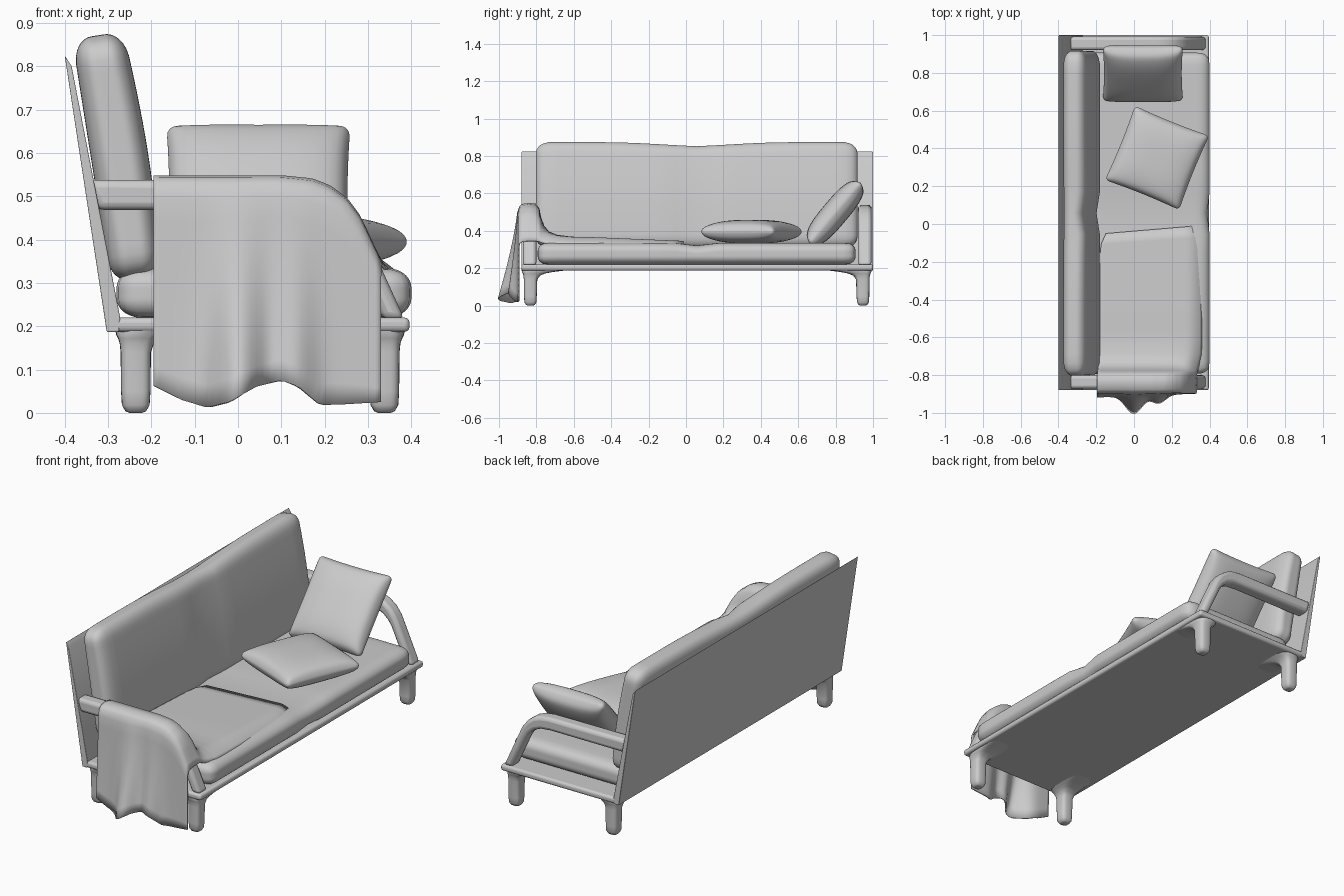
import bpy, bmesh
from math import sin, cos, pi, exp, radians
from mathutils import Vector, Matrix

if "Cube" in bpy.data.objects:
    bpy.data.objects.remove(bpy.data.objects["Cube"])

Y0, Y1 = -0.88, 1.0          # ends of the wooden frame
MID = 0.057                  # middle of the seat


def finish(name, bm, angle=40):
    bmesh.ops.recalc_face_normals(bm, faces=bm.faces[:])
    me = bpy.data.meshes.new(name)
    bm.to_mesh(me)
    bm.free()
    for p in me.polygons:
        p.use_smooth = True
    me.set_sharp_from_angle(angle=radians(angle))
    ob = bpy.data.objects.new(name, me)
    bpy.context.collection.objects.link(ob)
    return ob


def prism(name, pts, y0, y1, bevel):
    """Extrude an x-z outline along y and round its edges."""
    bm = bmesh.new()
    f = bm.faces.new([bm.verts.new((x, y0, z)) for x, z in pts])
    r = bmesh.ops.extrude_face_region(bm, geom=[f])
    for v in r['geom']:
        if isinstance(v, bmesh.types.BMVert):
            v.co.y = y1
    ob = finish(name, bm)
    m = ob.modifiers.new('round', 'BEVEL')
    m.width, m.segments, m.limit_method = bevel, 3, 'ANGLE'
    m.angle_limit = radians(40)
    return ob


def soft_box(name, half, rad, matrix, deform=None):
    """Rounded cushion: dense box with elliptical edges, then a deform."""
    bm = bmesh.new()
    bmesh.ops.create_cube(bm, size=2)
    bmesh.ops.subdivide_edges(bm, edges=bm.edges[:], cuts=23, use_grid_fill=True)
    for v in bm.verts:
        p = Vector([sin(c * pi / 2) * h for c, h in zip(v.co, half)])
        inner = Vector([max(-(h - r), min(h - r, c)) for c, h, r in zip(p, half, rad)])
        d = Vector([(a - b) / r for a, b, r in zip(p, inner, rad)])
        if d.length > 1e-6:
            d.normalize()
        p = Vector([i + k * r for i, k, r in zip(inner, d, rad)])
        if deform:
            p = deform(p)
        v.co = matrix @ p
    return finish(name, bm, 60)


def interp(x, pts):
    if x <= pts[0][0]:
        return pts[0][1]
    for (a, fa), (b, fb) in zip(pts, pts[1:]):
        if x <= b:
            t = (x - a) / (b - a)
            return fa + (fb - fa) * t
    return pts[-1][1]


# Wooden base and sloping back board
prism('base_frame', [(-0.30, 0.187), (0.396, 0.187), (0.396, 0.22), (-0.30, 0.22)], Y0, Y1, 0.012)
prism('back_board', [(-0.303, 0.187), (-0.275, 0.187), (-0.272, 0.22), (-0.384, 0.80), (-0.40, 0.825)],
      Y0, Y1, 0.003)

# Bent armrests
arm = [(-0.345, 0.538), (0.12, 0.536), (0.17, 0.53), (0.21, 0.515), (0.25, 0.485), (0.28, 0.445),
       (0.31, 0.38), (0.385, 0.215), (0.335, 0.215), (0.255, 0.39), (0.235, 0.42), (0.205, 0.447),
       (0.165, 0.463), (0.11, 0.468), (-0.325, 0.468)]
prism('left_arm', arm, -0.872, -0.80, 0.018)
prism('right_arm', arm, 0.92, 0.992, 0.018)


# Legs flaring into the base
def leg(name, cx, cy, sx, sy):
    bm = bmesh.new()
    n, rings = 24, []
    for z, r, fx, fy in [(0, .015, 0, 0), (.004, .024, 0, 0), (.018, .032, 0, 0), (.05, .034, 0, 0),
                         (.14, .035, 0, .002), (.16, .037, .005, .015), (.172, .041, .012, .04),
                         (.18, .045, .02, .08), (.19, .047, .035, .16)]:
        ring = []
        for i in range(n):
            c, s = cos(2 * pi * i / n), sin(2 * pi * i / n)
            c, s = (abs(k) ** 0.6 * (1 if k > 0 else -1) for k in (c, s))
            ring.append(bm.verts.new((cx + sx * fx / 2 + (r + fx / 2) * c,
                                      cy + sy * fy / 2 + (r + fy / 2) * s, z)))
        rings.append(ring)
    for a, b in zip(rings, rings[1:]):
        for i in range(n):
            bm.faces.new((a[i], a[(i + 1) % n], b[(i + 1) % n], b[i]))
    bm.faces.new(rings[0])
    bm.faces.new(rings[-1])
    finish(name, bm, 60)


for side, cy, sy in (('left', -0.832, 1), ('right', 0.946, -1)):
    leg('front_leg_' + side, 0.338, cy, -1, sy)
    leg('back_leg_' + side, -0.236, cy, 1, sy)


# Seat and back cushions, each with a soft crease in the middle
def seat_shape(p):
    if p.z > 0:
        p.z -= 0.014 * exp(-(p.y / 0.07) ** 2)
    if p.x > 0:
        p.x -= 0.012 * exp(-(p.y / 0.05) ** 2)
    return p


def back_shape(p):
    crease = exp(-(p.y / 0.05) ** 2)
    if p.x > 0:
        p.x += 0.012 * cos(p.z / 0.285 * pi / 2) - 0.018 * crease
    if p.z > 0:
        p.z -= p.z / 0.285 * 0.02 * exp(-(p.y / 0.28) ** 2)
    return p


soft_box('seat_cushion', (0.34, 0.85, 0.058), (0.06, 0.05, 0.045),
         Matrix.Translation((0.06, MID, 0.277)), seat_shape)
soft_box('back_cushion', (0.06, 0.86, 0.285), (0.045, 0.08, 0.06),
         Matrix.Translation((-0.279, MID, 0.59)) @ Matrix.Rotation(radians(-9), 4, 'Y'), back_shape)


# Throw pillows, plump in the middle and pinched at the seams
def pillow(name, half, matrix):
    def shape(p):
        u, v = min(1, abs(p.x / half[0])), min(1, abs(p.y / half[1]))
        p.z *= 0.22 + 0.78 * ((1 - u ** 3) * (1 - v ** 3)) ** 0.5
        p.x *= 1 - 0.03 * (1 - v * v)
        p.y *= 1 - 0.03 * (1 - u * u)
        return p
    soft_box(name, half, (0.025, 0.025, half[2] * 0.9), matrix, shape)


pillow('leaning_pillow', (0.212, 0.212, 0.07),
       Matrix.Translation((0.047, 0.797, 0.495)) @ Matrix.Rotation(radians(50), 4, 'X'))
pillow('lying_pillow', (0.212, 0.212, 0.063),
       Matrix.Translation((0.122, 0.35, 0.395)) @ Matrix.Rotation(radians(-22), 4, 'Z'))

# Blanket draped over the left arm and along the seat
top = [(0.1, 0.545), (0.17, 0.538), (0.21, 0.523), (0.25, 0.493), (0.28, 0.453), (0.31, 0.388), (0.36, 0.28)]
hem = [(-0.2, 0.065), (-0.13, 0.03), (-0.07, 0.012), (-0.02, 0.025), (0.04, 0.06), (0.1, 0.075),
       (0.14, 0.06), (0.19, 0.018), (0.25, 0.02), (0.33, 0.025)]
# (y, height fraction, zone): zone 0 hangs outside, zone 1 falls inside to the seat
path = [(-0.895, k / 10, 0) for k in range(10)]
path += [(-0.888, 0.965, 0), (-0.874, 0.99, 0), (-0.84, 1, 0), (-0.805, 0.98, 1), (-0.787, 0.85, 1),
         (-0.778, 0.6, 1), (-0.762, 0.35, 1), (-0.735, 0.17, 1), (-0.69, 0.07, 1), (-0.62, 0.02, 1)]
path += [(-0.62 + 0.57 * k / 10, 0, 1) for k in range(1, 11)]
bm = bmesh.new()
N, rows = 40, []
for y, f, zone in path:
    row = []
    for i in range(N + 1):
        u = i / N
        x = -0.195 + 0.525 * u
        a = interp(x, top)
        if zone == 0:
            h, g = interp(x, hem), (1 - f) ** 1.4
            z = h + (a - h) * f
            fold = 0.095 * exp(-(x / 0.06) ** 2) + 0.045 * exp(-((x - 0.13) / 0.05) ** 2) + 0.02 * (1 - u)
            yy = y - fold * g
        else:
            s = 0.362 - 0.02 * max(0, min(1, (y + 0.5) / 0.45)) - 0.035 * max(0, (u - 0.85) / 0.15) ** 2
            z = s + max(0, a - s) * f
            k = max(0, min(1, (y + 0.80) / 0.12))
            x += k * 0.03 * u + 0.015 * k * (1 - u)
            e = max(0, (y + 0.15) / 0.10)
            x -= (x - 0.08) * 0.12 * e * e
            yy = y + 0.04 * u * max(0, (y + 0.6) / 0.55)
        row.append(bm.verts.new((x, yy, z)))
    rows.append(row)
for a, b in zip(rows, rows[1:]):
    for i in range(N):
        bm.faces.new((a[i], a[i + 1], b[i + 1], b[i]))
blanket = finish('blanket', bm, 80)
m = blanket.modifiers.new('cloth', 'SOLIDIFY')
m.thickness, m.offset = 0.007, 0
